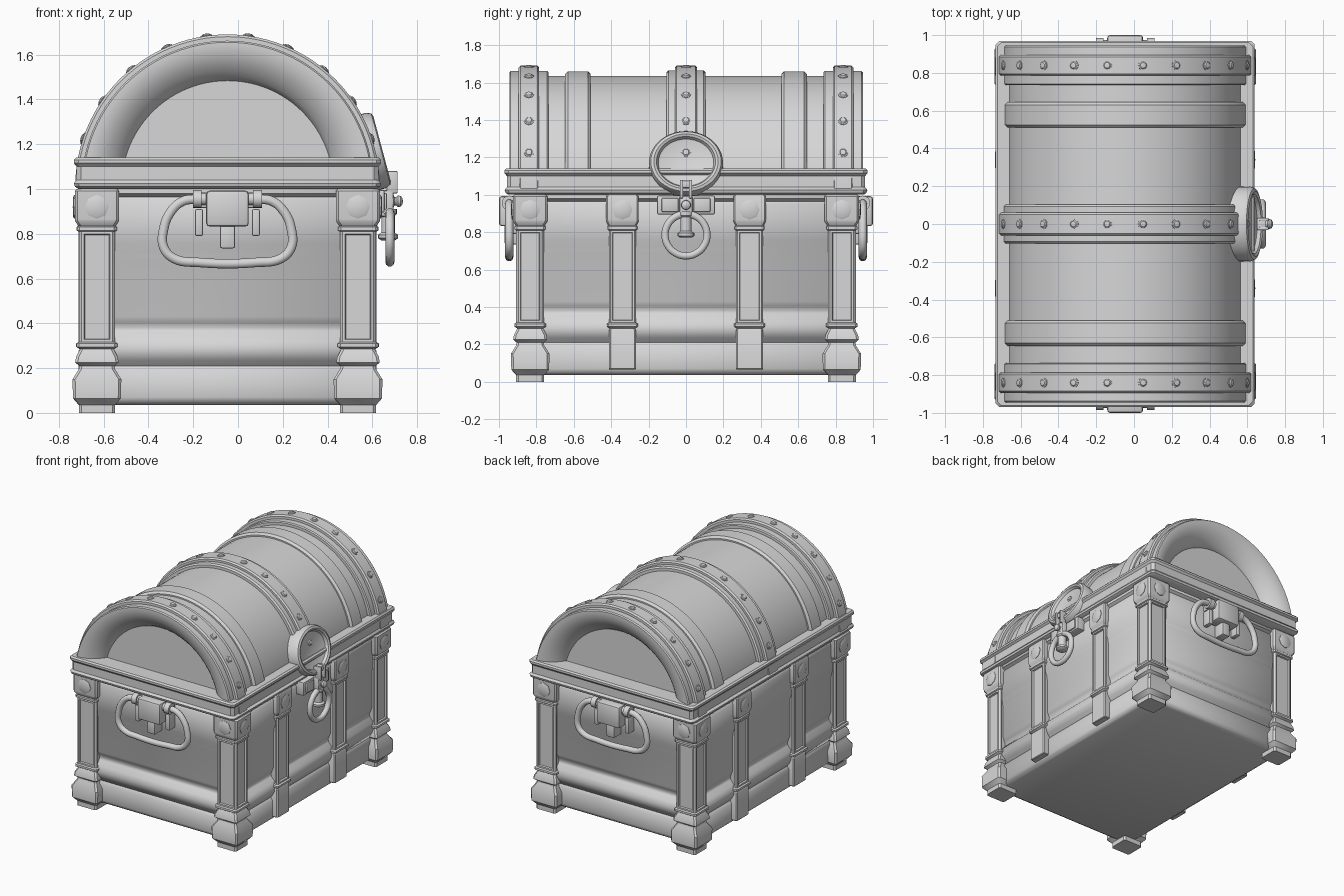
import bpy, bmesh, math
from mathutils import Matrix, Vector

if "Cube" in bpy.data.objects:
    bpy.data.objects.remove(bpy.data.objects["Cube"])

CX = -0.047          # chest centre line in x (the lock sticks out on +x)
AXIS_Z = 1.01        # axis height of the barrel lid

mat = bpy.data.materials.new("light_grey")
mat.diffuse_color = (0.68, 0.68, 0.68, 1)
mat.use_nodes = True
mat.node_tree.nodes["Principled BSDF"].inputs["Base Color"].default_value = mat.diffuse_color


def finish(bm, name, angle=35):
    bmesh.ops.recalc_face_normals(bm, faces=bm.faces)
    me = bpy.data.meshes.new(name)
    bm.to_mesh(me)
    bm.free()
    me.polygons.foreach_set("use_smooth", [True] * len(me.polygons))
    me.set_sharp_from_angle(angle=math.radians(angle))
    me.materials.append(mat)
    ob = bpy.data.objects.new(name, me)
    bpy.context.collection.objects.link(ob)
    return ob


def loft(name, x, y, sections, chamfer=0.01, panel=None, angle=35):
    """Stack of chamfered rectangles (half x, half y, z); tall faces get an inset panel."""
    bm = bmesh.new()
    rings = []
    for hx, hy, z in sections:
        c = chamfer
        pts = [(hx, hy - c), (hx - c, hy), (c - hx, hy), (-hx, hy - c),
               (-hx, c - hy), (c - hx, -hy), (hx - c, -hy), (hx, c - hy)]
        rings.append([bm.verts.new((x + px, y + py, z)) for px, py in pts])
    for a, b in zip(rings, rings[1:]):
        for i in range(8):
            bm.faces.new((a[i], a[(i + 1) % 8], b[(i + 1) % 8], b[i]))
    bm.faces.new(rings[0])
    bm.faces.new(rings[-1])
    bmesh.ops.recalc_face_normals(bm, faces=bm.faces)
    if panel:
        big = [f for f in bm.faces if abs(f.normal.z) < 0.2 and f.calc_area() > panel
               and max(abs(f.normal.x), abs(f.normal.y)) > 0.95]
        bmesh.ops.inset_individual(bm, faces=big, thickness=0.016, depth=0)
        bmesh.ops.inset_individual(bm, faces=big, thickness=0.005, depth=-0.012)
    return finish(bm, name, angle)


def arch(name, profile, steps=48):
    """Sweep a closed (y, radius) profile over a half circle around the lid axis."""
    bm = bmesh.new()
    rings = []
    for i in range(steps + 1):
        a = math.pi * i / steps
        rings.append([bm.verts.new((CX + r * math.cos(a), y, AXIS_Z + r * math.sin(a)))
                      for y, r in profile])
    n = len(profile)
    for a, b in zip(rings, rings[1:]):
        for i in range(n):
            bm.faces.new((a[i], a[(i + 1) % n], b[(i + 1) % n], b[i]))
    bm.faces.new(rings[0])
    bm.faces.new(rings[-1])
    return finish(bm, name)


def lathe(name, profile, matrix, steps=32):
    """Spin a (radius, height) profile around local z, then place it."""
    bm = bmesh.new()
    vs = [bm.verts.new((r, 0, h)) for r, h in profile]
    es = [bm.edges.new(p) for p in zip(vs, vs[1:])]
    bmesh.ops.spin(bm, geom=vs + es, cent=(0, 0, 0), axis=(0, 0, 1),
                   angle=2 * math.pi, steps=steps)
    bmesh.ops.remove_doubles(bm, verts=bm.verts, dist=1e-5)
    bm.transform(matrix)
    return finish(bm, name)


def box(name, loc, size, bevel=0.008):
    bm = bmesh.new()
    bmesh.ops.create_cube(bm, size=1)
    bm.transform(Matrix.Translation(loc) @ Matrix.Diagonal((*size, 1)))
    if bevel:
        bmesh.ops.bevel(bm, geom=bm.edges[:], offset=bevel, segments=2,
                        affect='EDGES', profile=0.5)
    return finish(bm, name)


def tube(name, pts, radius, closed=False):
    """Smooth round tube through points."""
    cu = bpy.data.curves.new(name, 'CURVE')
    cu.dimensions = '3D'
    cu.bevel_depth, cu.bevel_resolution = radius, 3
    cu.resolution_u, cu.use_fill_caps = 6, True
    sp = cu.splines.new('BEZIER')
    sp.bezier_points.add(len(pts) - 1)
    for bp, p in zip(sp.bezier_points, pts):
        bp.co = p
        bp.handle_left_type = bp.handle_right_type = 'AUTO'
    sp.use_cyclic_u = closed
    tmp = bpy.data.objects.new(name, cu)
    bpy.context.collection.objects.link(tmp)
    bm = bmesh.new()
    bm.from_mesh(tmp.evaluated_get(bpy.context.evaluated_depsgraph_get()).to_mesh())
    bpy.data.objects.remove(tmp)
    return finish(bm, name, 50)


def aim(loc, direction):
    return Matrix.Translation(loc) @ Vector(direction).to_track_quat('Z', 'Y').to_matrix().to_4x4()


STUD = [(0.053, -0.005), (0.053, 0.003), (0.042, 0.008), (0.0, 0.009)]
RIVET = [(0.026, -0.006), (0.026, 0.003), (0.02, 0.004), (0.015, 0.009), (0, 0.011)]

# Body with moulded plank steps
body = [(-.03, .035), (-.005, .05), (0, .07), (0, .19), (-.012, .21), (.005, .235), (.018, .26),
        (.02, .29), (.012, .33), (-.015, .36), (-.02, .38), (-.01, .405), (0, .43), (0, .69),
        (.004, .70), (.004, .72), (.02, .76), (.02, .95), (.012, .965), (.03, .98), (.03, 1.005)]
loft("chest_body", CX, 0, [(.622 + d, .865 + d, z) for d, z in body], angle=50)

# Lid rim
rim = [(-.02, 1.0), (-.005, 1.01), (0, 1.025), (-.012, 1.04), (-.012, 1.10),
       (0, 1.115), (0, 1.13), (-.01, 1.14)]
loft("lid_rim", CX, 0, [(.686 + d, .97 + d, z) for d, z in rim], chamfer=0.02)

# Barrel lid, ribs and bands
arch("lid_barrel", [(-.84, .02), (-.84, .625), (.84, .625), (.84, .02)])


def band(name, y, half, r, inner=.58, b=.01):
    arch(name, [(y - half, inner), (y - half, r - b), (y - half + b, r),
                (y + half - b, r), (y + half, r - b), (y + half, inner)])


def rivets(name, y):
    for deg in (8, 23.5, 39.5, 55.5, 71.5):
        for s in (-1, 1):
            a = math.radians(deg * s)
            d = Vector((math.sin(a), 0, math.cos(a)))
            lathe(name, RIVET, aim(Vector((CX, y, AXIS_Z)) + d * .68, d), 12)


for s in (-1, 1):
    arch("lid_end_ring", [(s * y, r) for y, r in (
        (.735, .60), (.735, .645), (.742, .652), (.937, .652), (.945, .645), (.945, .625),
        (.938, .59), (.922, .555), (.897, .52), (.868, .492), (.835, .47), (.80, .47), (.80, .60))])
    band("lid_end_strip", s * .85 - s * .01, .055, .68)
    rivets("lid_end_rivet", s * .84)
    band("lid_rib", s * .578, .068, .65, b=.015)
band("lid_middle_band", 0, .103, .655)
band("lid_middle_strip", 0, .06, .68)
rivets("lid_middle_rivet", 0)

# Corner legs (d = offset from the post half width)
leg = [(0, 0), (0, .035), (.026, .065), (.028, .15), (0, .195), (-.002, .21), (.016, .225),
       (.012, .25), (-.006, .285), (.01, .295), (.01, .31), (0, .316), (0, .81),
       (.008, .815), (.008, .83), (.002, .835), (.016, .855), (.018, .865), (.018, .99), (.01, 1.0)]
for sx in (-1, 1):
    for sy in (-1, 1):
        x, y = CX + sx * .583, sy * .833
        loft("corner_leg", x, y, [(.081 + d, .075 + d, z) for d, z in leg], .012, panel=.05)
        lathe("leg_stud", STUD, aim((x + sx * .099, y, .92), (sx, 0, 0)), 8)
        lathe("leg_stud", STUD, aim((x, y + sy * .093, .92), (0, sy, 0)), 8)

# Side straps
strap = [(-.004, .065), (0, .07), (0, .275), (-.006, .285), (.01, .295), (.01, .31), (0, .316),
         (0, .81), (.008, .815), (.008, .83), (.002, .835), (.012, .855), (.014, .865),
         (.014, .99), (.008, 1.0)]
for sx in (-1, 1):
    for sy in (-1, 1):
        x, y = CX + sx * .60, sy * .34
        loft("side_strap", x, y, [(.066 + d, .073 + d, z) for d, z in strap], .008, panel=.028)
        lathe("strap_stud", STUD, aim((x + sx * .08, y, .92), (sx, 0, 0)), 8)

# End handles
half = [(.13, .955), (.20, .945), (.255, .895), (.285, .82), (.285, .74), (.24, .69), (.13, .672)]
for s in (-1, 1):
    y = s * .945
    loop = [(CX + px, y, z) for px, z in half]
    loop += [(CX - px, y, z) for px, z in reversed(half)]
    tube("handle_loop", loop, .022)
    box("handle_bracket", (CX, s * .94, .912), (.19, .12, .16), .015)
    box("handle_back_plate", (CX, s * .90, .95), (.28, .06, .07))
    box("handle_tongue", (CX, s * .925, .79), (.066, .09, .11))
    tube("handle_pin", [(CX - .15, y, .955), (CX, y, .955), (CX + .15, y, .955)], .028)
    for sx in (-1, 1):
        box("handle_lug", (CX + sx * .127, s * .92, .85), (.036, .07, .12))
        lathe("handle_collar", [(0, -.02), (.04, -.02), (.04, .02), (0, .02)],
              aim((CX + sx * .135, y, .955), (1, 0, 0)), 16)

# Lock medallion, tilted against the lid
tilt = math.radians(75)
lathe("lock_medallion", [(0, .012), (.14, .012), (.148, .016), (.158, .035), (.172, .042),
                         (.188, .036), (.198, .015), (.198, -.06), (0, -.06)],
      Matrix.Translation((.603, 0, 1.168)) @ Matrix.Rotation(tilt, 4, 'Y')
      @ Matrix.Diagonal((.88, 1, 1, 1)), 40)

# Hasp, latch plate and pull ring
box("latch_plate", (.615, 0, .945), (.08, .31, .10))
for s in (-1, 1):
    box("latch_cheek", (.65, s * .085, .945), (.03, .09, .075), .006)
    box("hasp_arm", (.688, s * .024, 1.03), (.05, .018, .10), .006)
box("hasp_hinge", (.675, 0, 1.055), (.05, .066, .04), .008)
box("hasp_block", (.665, 0, .935), (.06, .07, .12), .012)
lathe("hasp_knob", [(.03, -.03), (.03, .0), (.018, .005), (.018, .012), (.026, .02),
                    (.024, .032), (.014, .04), (0, .043)], aim((.694, 0, .945), (1, 0, 0)), 16)
lathe("latch_stem", [(0, -.09), (.03, -.09), (.045, -.08), (.045, -.065), (.03, -.055),
                     (.03, .02), (.04, .03), (.04, .05), (0, .05)], aim((.67, 0, .86), (0, 0, 1)), 16)
ring = [(.678, .112 * math.sin(i * math.pi / 6), .785 + .112 * math.cos(i * math.pi / 6))
        for i in range(12)]
tube("pull_ring", ring, .02, closed=True)
